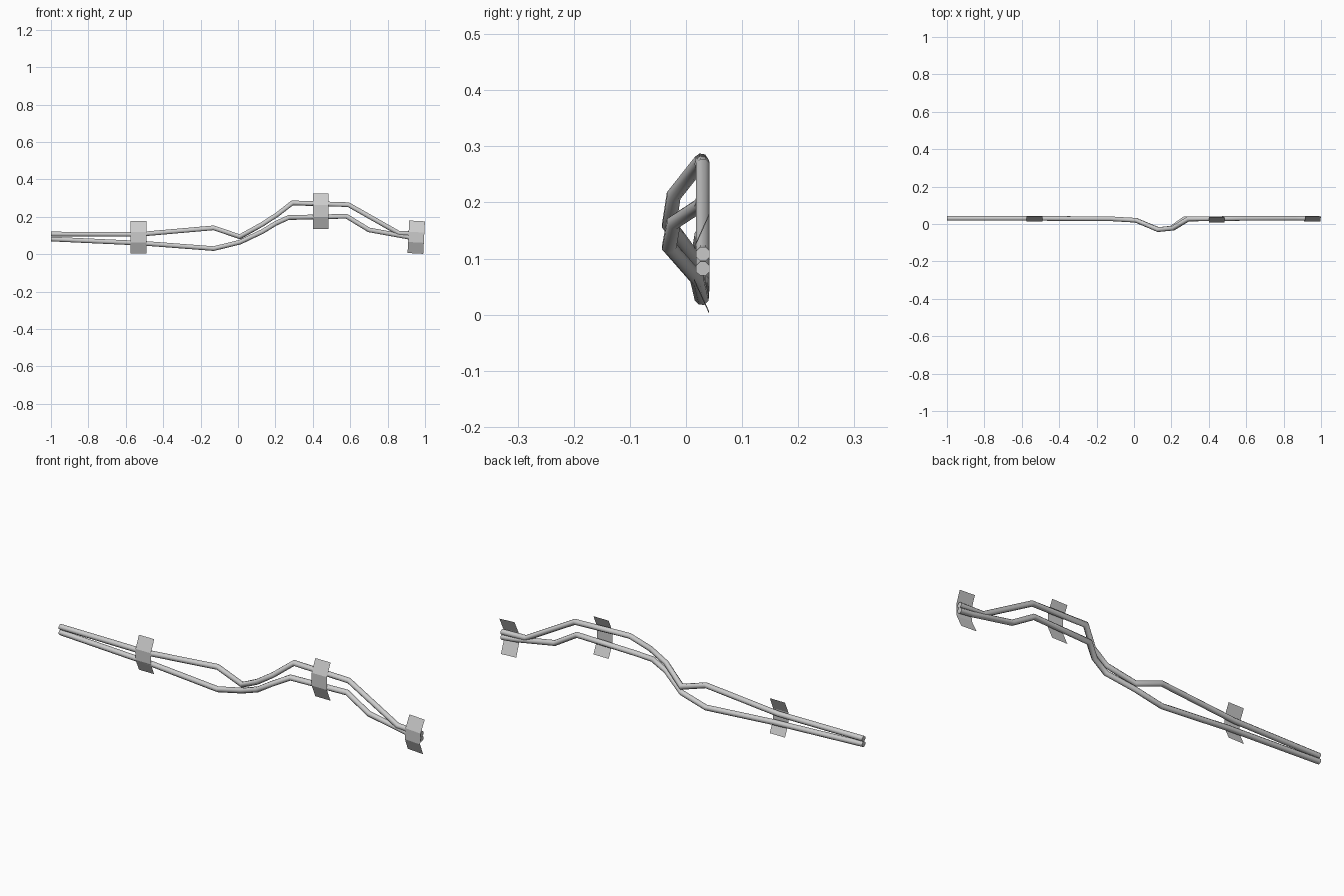
import bpy, bmesh, math
from mathutils import Matrix, Vector

if "Cube" in bpy.data.objects:
    bpy.data.objects.remove(bpy.data.objects["Cube"])

RADIUS = 0.0128


def smooth(obj):
    bpy.ops.object.select_all(action='DESELECT')
    obj.select_set(True)
    bpy.context.view_layer.objects.active = obj
    bpy.ops.object.shade_smooth_by_angle(angle=math.radians(50))


def pipe(name, points, sides=8):
    """Sweep a low-sided circle along a path with mitred corners."""
    pts = [Vector(p) for p in points]
    dirs = [(b - a).normalized() for a, b in zip(pts, pts[1:])]
    bm = bmesh.new()
    rings = []
    for i, p in enumerate(pts):
        d_in, d_out = dirs[max(i - 1, 0)], dirs[min(i, len(dirs) - 1)]
        normal = (d_in + d_out).normalized()
        side = Vector((0, 1, 0))
        side = (side - d_in * side.dot(d_in)).normalized()
        up = d_in.cross(side)
        ring = []
        for k in range(sides):
            a = 2 * math.pi * (k + 0.5) / sides
            off = (side * math.cos(a) + up * math.sin(a)) * RADIUS * 1.04
            off -= d_in * (off.dot(normal) / d_in.dot(normal))
            ring.append(bm.verts.new(p + off))
        rings.append(ring)
    for r0, r1 in zip(rings, rings[1:]):
        for k in range(sides):
            n = (k + 1) % sides
            bm.faces.new((r0[k], r0[n], r1[n], r1[k]))
    bm.faces.new(rings[0])
    bm.faces.new(rings[-1])
    bmesh.ops.recalc_face_normals(bm, faces=bm.faces)
    mesh = bpy.data.meshes.new(name)
    bm.to_mesh(mesh)
    bm.free()
    obj = bpy.data.objects.new(name, mesh)
    bpy.context.collection.objects.link(obj)
    smooth(obj)


def clip(name, x, profile, width=0.084, tilt=0):
    """Bent sheet strap that holds both pipes from the front."""
    bm = bmesh.new()
    zmid = sum(z for _, z in profile) / len(profile)
    rows = [[bm.verts.new((s * width / 2, y, z - zmid)) for s in (-1, 1)]
            for y, z in profile]
    for a, b in zip(rows, rows[1:]):
        bm.faces.new((a[0], b[0], b[1], a[1]))
    bm.transform(Matrix.Translation((x, 0, zmid)) @ Matrix.Rotation(math.radians(tilt), 4, 'Y'))
    mesh = bpy.data.meshes.new(name)
    bm.to_mesh(mesh)
    bm.free()
    obj = bpy.data.objects.new(name, mesh)
    bpy.context.collection.objects.link(obj)


# Pipes
pipe("upper_pipe", [
    (-1, 0.03, 0.108), (-0.53, 0.03, 0.106), (-0.13, 0.028, 0.141),
    (0.01, 0.02, 0.093), (0.13, -0.03, 0.16), (0.21, -0.022, 0.212),
    (0.29, 0.027, 0.274), (0.59, 0.03, 0.265), (0.86, 0.03, 0.112),
    (0.992, 0.03, 0.108)])
pipe("lower_pipe", [
    (-1, 0.03, 0.081), (-0.5, 0.03, 0.058), (-0.13, 0.028, 0.03),
    (0.01, 0.02, 0.064), (0.13, -0.03, 0.121), (0.2, -0.022, 0.164),
    (0.27, 0.027, 0.196), (0.58, 0.03, 0.203), (0.70, 0.03, 0.13),
    (0.92, 0.03, 0.09), (0.992, 0.03, 0.082)])

# Clips
small = [(0.041, 0.178), (0.014, 0.118), (0.014, 0.063), (0.041, 0.004)]
large = [(0.037, 0.324), (0.008, 0.262), (0.008, 0.198), (0.037, 0.134)]
clip("left_clip", -0.532, small)
clip("middle_clip", 0.442, large)
clip("right_clip", 0.953, small, tilt=3)
